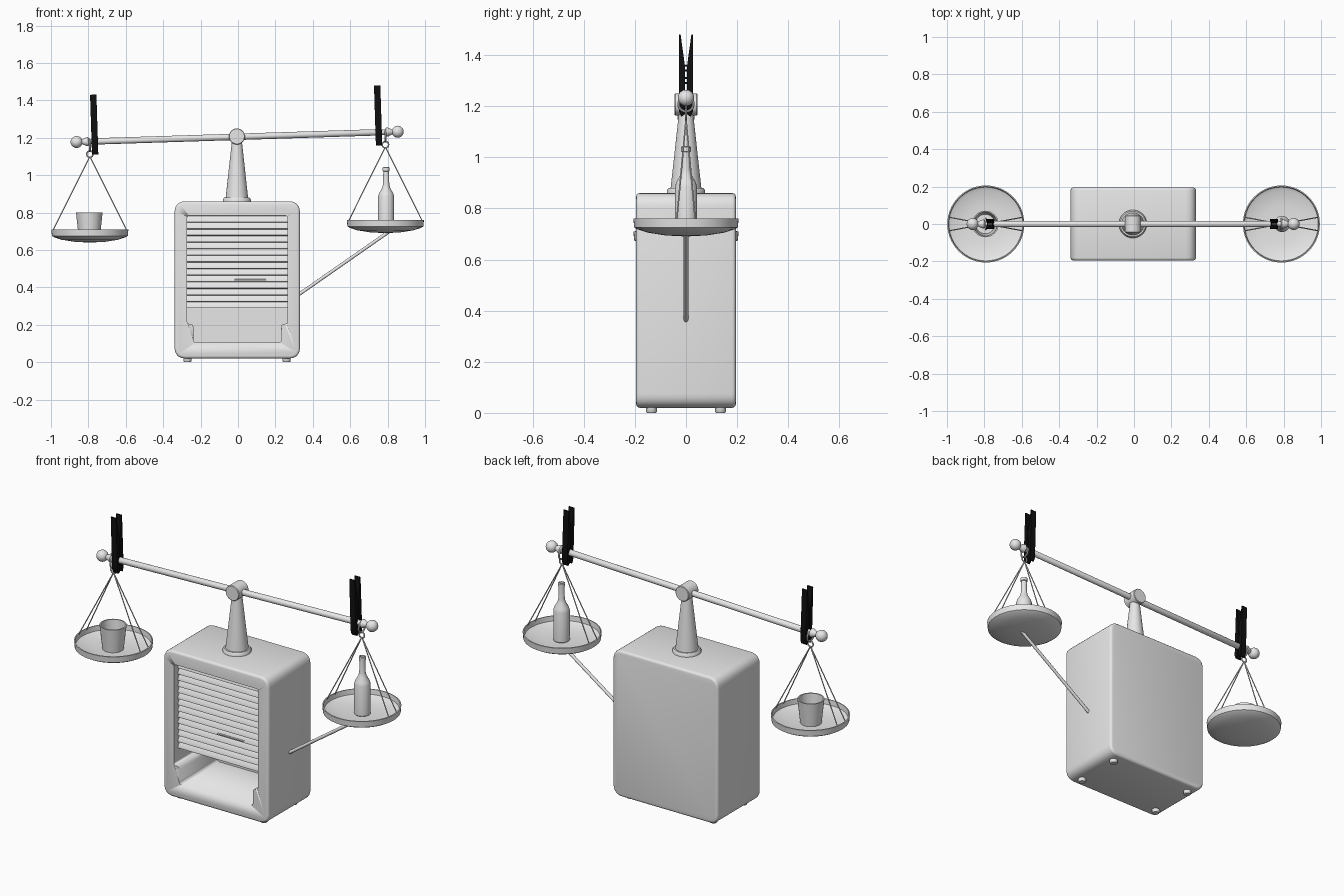
import bpy, bmesh, math
from mathutils import Vector, Matrix

if "Cube" in bpy.data.objects:
    bpy.data.objects.remove(bpy.data.objects["Cube"])


def material(name, rgb):
    m = bpy.data.materials.new(name)
    m.use_nodes = True
    m.diffuse_color = (*rgb, 1)
    m.node_tree.nodes["Principled BSDF"].inputs["Base Color"].default_value = (*rgb, 1)
    return m


GREY = material("light grey", (0.8, 0.8, 0.8))
BLACK = material("black", (0.005, 0.005, 0.005))


def finish(name, bm, mat=GREY, matrix=None):
    bmesh.ops.recalc_face_normals(bm, faces=bm.faces[:])
    me = bpy.data.meshes.new(name)
    bm.to_mesh(me)
    bm.free()
    me.materials.append(mat)
    ob = bpy.data.objects.new(name, me)
    bpy.context.collection.objects.link(ob)
    if matrix:
        ob.matrix_world = matrix
    smooth(ob)
    return ob


def smooth(ob):
    bpy.ops.object.select_all(action="DESELECT")
    ob.select_set(True)
    bpy.context.view_layer.objects.active = ob
    bpy.ops.object.shade_smooth_by_angle(angle=math.radians(35))


def aim(start, direction):
    """Matrix that sends local z along a direction."""
    turn = Vector(direction).to_track_quat("Z", "Y").to_matrix().to_4x4()
    return Matrix.Translation(start) @ turn


def lathe(name, profile, matrix, mat=GREY, steps=40):
    bm = bmesh.new()
    verts = [bm.verts.new((r, 0, z)) for r, z in profile]
    edges = [bm.edges.new(pair) for pair in zip(verts, verts[1:])]
    bmesh.ops.spin(bm, geom=verts + edges, cent=(0, 0, 0), axis=(0, 0, 1),
                   angle=math.tau, steps=steps)
    bmesh.ops.remove_doubles(bm, verts=bm.verts[:], dist=1e-5)
    return finish(name, bm, mat, matrix)


def tube(name, a, b, r, steps=12):
    d = Vector(b) - Vector(a)
    return lathe(name, [(0, 0), (r, 0), (r, d.length), (0, d.length)], aim(a, d), steps=steps)


def ring(name, centre, axis, big, small, mat=GREY):
    profile = [(big + small * math.cos(k * math.tau / 8), small * math.sin(k * math.tau / 8))
               for k in range(9)]
    return lathe(name, profile, aim(centre, axis), mat, 24)


def ball(name, centre, r):
    bm = bmesh.new()
    bmesh.ops.create_uvsphere(bm, u_segments=24, v_segments=16, radius=r)
    return finish(name, bm, GREY, Matrix.Translation(centre))


def rounded(points, r, steps=6):
    """Round the corners of an outline with quadratic arcs."""
    out = []
    for i, p in enumerate(points):
        p = Vector(p)
        a = p + (Vector(points[i - 1]) - p).normalized() * r
        b = p + (Vector(points[(i + 1) % len(points)]) - p).normalized() * r
        for k in range(steps + 1):
            t = k / steps
            out.append(a * (1 - t) ** 2 + p * 2 * t * (1 - t) * 0.9 + (a + b) * t * (1 - t) * 0.1
                       + b * t * t)
    return out


def prism(name, outline, y0, y1, bevel=0, mat=GREY, matrix=None):
    """Extrude an x-z outline along y, softening the end rims if asked."""
    bm = bmesh.new()
    face = bm.faces.new([bm.verts.new((p[0], y0, p[1])) for p in outline])
    new = bmesh.ops.extrude_face_region(bm, geom=[face])["geom"]
    bmesh.ops.translate(bm, verts=[v for v in new if isinstance(v, bmesh.types.BMVert)],
                        vec=(0, y1 - y0, 0))
    if bevel:
        rims = [e for e in bm.edges if abs(e.verts[0].co.y - e.verts[1].co.y) < 1e-6]
        bmesh.ops.bevel(bm, geom=rims, offset=bevel, segments=3, profile=0.5, affect="EDGES")
    return finish(name, bm, mat, matrix)


# Cabinet with a stepped front opening
CX = -0.004
cabinet = prism("cabinet", rounded([(CX - 0.335, 0.02), (CX + 0.335, 0.02),
                                    (CX + 0.335, 0.86), (CX - 0.335, 0.86)], 0.055),
                -0.195, 0.195, 0.014)
half = [(0.235, 0.105), (0.235, 0.205), (0.268, 0.205), (0.268, 0.785)]
opening = [(CX + x, z) for x, z in half] + [(CX - x, z) for x, z in reversed(half)]
cutter = prism("opening_cutter", rounded(opening, 0.016), -0.3, 0.15)
cutter.hide_render = True
cutter.hide_set(True)
cut = cabinet.modifiers.new("opening", "BOOLEAN")
cut.object = cutter
cut.solver = "EXACT"

# Slatted shutter: saw-tooth section swept across the opening
section, slats, low, high = [(-0.13, 0.29)], 14, 0.29, 0.785
pitch = (high - low) / slats
for k in range(slats):
    z = low + k * pitch
    section += [(-0.158, z), (-0.158, z + pitch * 0.25), (-0.142, z + pitch * 0.9)]
section += [(-0.13, high)]
sideways = Matrix(((0, 1, 0, CX), (1, 0, 0, 0), (0, 0, 1, 0), (0, 0, 0, 1)))
prism("shutter", section, -0.268, 0.268, matrix=sideways)
tube("shutter_handle", (-0.02, -0.158, 0.44), (0.15, -0.158, 0.44), 0.004)

# Feet
for x in (-0.27, 0.26):
    for y in (-0.135, 0.135):
        lathe("foot", [(0, 0), (0.018, 0), (0.022, 0.006), (0.022, 0.03), (0, 0.03)],
              Matrix.Translation((x, y, 0)), steps=20)

# Pedestal and pivot
PX = -0.006
lathe("pedestal", [(0, 0.855), (0.075, 0.855), (0.075, 0.87), (0.068, 0.88), (0.06, 0.88),
                   (0.027, 1.18), (0, 1.18)], Matrix.Translation((PX, 0, 0)))
lathe("pivot", [(0, -0.045), (0.04, -0.045), (0.043, -0.042), (0.043, 0.042), (0.04, 0.045),
                (0, 0.045)], aim((PX, 0, 1.207), (0, 1, 0)))


# Tilted beam with necked ends and ball tips
SLOPE = 0.032


def beam_z(x):
    return 1.205 + SLOPE * x


end = [(0.017, 0.765), (0.014, 0.77), (0.014, 0.79), (0.024, 0.797), (0.024, 0.805),
       (0.01, 0.835), (0, 0.85)]
lathe("beam", [(r, -t) for r, t in reversed(end)] + end,
      aim((-0.004, 0, beam_z(0)), (1, 0, SLOPE)), steps=24)
for x in (-0.863, 0.854):
    ball("beam_tip", (x, 0, beam_z(x)), 0.032)

# Clip prong: a section in y-z with the jaw below and the splayed grip above
PRONG = [(0.003, 0.12), (0.021, 0.25), (0.027, 0.25), (0.028, 0.02), (0.027, -0.05),
         (0.018, -0.07), (0.004, -0.06), (0.004, -0.02), (0.018, 0), (0.004, 0.025)]


def clip(x):
    tilt = Matrix.Translation((x, 0, beam_z(x))) @ Matrix.Rotation(-SLOPE, 4, "Y")
    swap = Matrix(((0, 1, 0, 0), (1, 0, 0, 0), (0, 0, 1, 0), (0, 0, 0, 1)))
    for s in (-1, 1):
        prism("clip_prong", [(s * y, z) for y, z in PRONG], -0.017, 0.017,
              mat=BLACK, matrix=tilt @ swap)
    for dx in (-0.012, 0, 0.012):
        ring("clip_spring", tilt @ Vector((dx, 0, 0.12)), (1, 0, 0), 0.01, 0.003, BLACK)


# Hanging pans with rings and wires
PAN = [(0, -0.07), (0.08, -0.066), (0.15, -0.055), (0.19, -0.042), (0.203, -0.034),
       (0.206, 0), (0.2, 0.001), (0.197, -0.028), (0.18, -0.036), (0.1, -0.046), (0, -0.048)]


def pan(x):
    top = beam_z(x)
    rim = top - 0.47
    lathe("pan", PAN, Matrix.Translation((x, 0, rim)), steps=56)
    ring("beam_ring", (x, 0, top - 0.022), (1, 0, 0), 0.029, 0.005)
    ring("hanging_ring", (x, 0, top - 0.067), (0, 1, 0), 0.017, 0.004)
    for sx in (-1, 1):
        for sy in (-1, 1):
            tube("wire", (x, 0, top - 0.08), (x + sx * 0.197, sy * 0.036, rim - 0.005),
                 0.003, 8)
    return rim


left_rim, right_rim = pan(0.788), pan(-0.792)
clip(0.752)
clip(-0.766)

# Bottle on the raised pan, cup on the lowered one
lathe("bottle", [(0, -0.048), (0.04, -0.048), (0.043, -0.044), (0.043, 0.125), (0.038, 0.142),
                 (0.022, 0.17), (0.017, 0.19), (0.015, 0.26), (0.019, 0.262), (0.019, 0.28),
                 (0.013, 0.283), (0.012, 0.24), (0, 0.24)],
      Matrix.Translation((0.792, 0, left_rim)))
lathe("cup", [(0, -0.047), (0.056, -0.047), (0.071, 0.09), (0.064, 0.09), (0.052, -0.03),
              (0, -0.03)], Matrix.Translation((-0.795, 0, right_rim)))

# Slanted prop from the cabinet side to the raised pan
tube("prop_rod", (0.322, 0, 0.36), (0.81, 0, 0.7), 0.009, 16)
